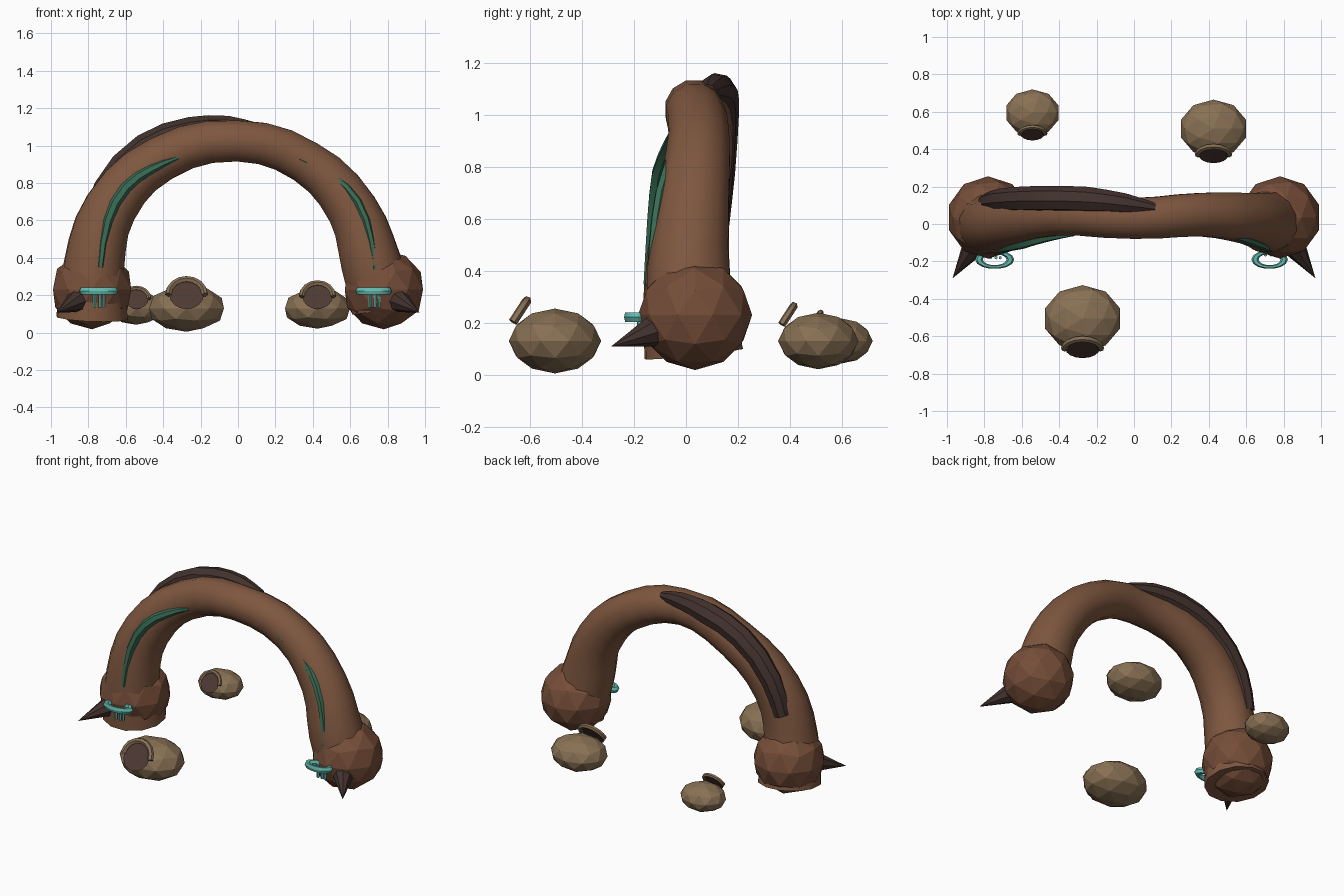
import bpy, math
from mathutils import Vector

if "Cube" in bpy.data.objects:
    bpy.data.objects.remove(bpy.data.objects["Cube"])


def material(name, rgb):
    m = bpy.data.materials.new(name)
    m.diffuse_color = (*rgb, 1)
    m.use_nodes = True
    m.node_tree.nodes["Principled BSDF"].inputs["Base Color"].default_value = m.diffuse_color
    return m


BARK = material("bark_brown", (0.21, 0.095, 0.05))
ROOT = material("root_brown", (0.18, 0.075, 0.04))
DARK = material("dark_bark", (0.055, 0.032, 0.027))
GREEN = material("vine_green", (0.04, 0.15, 0.09))
TEAL = material("fungus_teal", (0.13, 0.50, 0.44))
CLAY = material("clay", (0.25, 0.165, 0.09))
HOLE = material("pot_hole", (0.075, 0.042, 0.034))


def finish(name, mat, smooth=False):
    o = bpy.context.object
    o.name = name
    o.data.materials.clear()
    o.data.materials.append(mat)
    if smooth:
        bpy.ops.object.shade_smooth_by_angle(angle=math.radians(40))
    return o


def tube(name, pts, mat, sides=10, res=3, smooth=True):
    """Swept tube through (x, y, z, radius) points."""
    cu = bpy.data.curves.new(name, 'CURVE')
    cu.dimensions = '3D'
    cu.resolution_u = res
    cu.bevel_depth = 1
    cu.bevel_resolution = (sides - 4) // 2
    cu.use_fill_caps = True
    sp = cu.splines.new('BEZIER')
    sp.bezier_points.add(len(pts) - 1)
    for bp, (x, y, z, r) in zip(sp.bezier_points, pts):
        bp.co = (x, y, z)
        bp.radius = r
        bp.handle_left_type = bp.handle_right_type = 'AUTO'
    o = bpy.data.objects.new(name, cu)
    bpy.context.collection.objects.link(o)
    bpy.ops.object.select_all(action='DESELECT')
    o.select_set(True)
    bpy.context.view_layer.objects.active = o
    bpy.ops.object.convert(target='MESH')
    return finish(name, mat, smooth)


def rock(name, loc, scale, mat):
    bpy.ops.mesh.primitive_ico_sphere_add(subdivisions=2, radius=1, location=loc)
    bpy.context.object.scale = scale
    return finish(name, mat)


# Main arching trunk
tube("arch_trunk", [
    (-0.78, 0.03, 0.08, 0.195), (-0.77, 0.0, 0.36, 0.165), (-0.68, 0.02, 0.67, 0.145),
    (-0.41, 0.06, 0.93, 0.125), (0.0, 0.03, 1.025, 0.113), (0.36, 0.05, 0.915, 0.12),
    (0.61, 0.03, 0.66, 0.14), (0.71, 0.01, 0.38, 0.165), (0.77, 0.03, 0.14, 0.17)],
    BARK, sides=12)

# Dark ridge over the back of the arch
tube("bark_ridge", [
    (-0.785, 0.11, 0.55, 0.055), (-0.71, 0.125, 0.77, 0.065), (-0.5, 0.135, 0.995, 0.07),
    (-0.25, 0.13, 1.085, 0.07), (-0.05, 0.11, 1.105, 0.055), (0.11, 0.085, 1.09, 0.03)],
    DARK, sides=8, res=2)

# Vines on the front of each leg; the right one is nearly buried
tube("vine_left", [
    (-0.735, -0.148, 0.35, 0.018), (-0.695, -0.125, 0.6, 0.028), (-0.6, -0.105, 0.775, 0.03),
    (-0.46, -0.07, 0.875, 0.025), (-0.32, -0.055, 0.935, 0.01)], GREEN, sides=6, res=2)
tube("vine_right", [
    (0.735, -0.135, 0.34, 0.018), (0.71, -0.125, 0.5, 0.02), (0.64, -0.098, 0.7, 0.022),
    (0.5, -0.055, 0.84, 0.022), (0.30, -0.055, 0.945, 0.012)], GREEN, sides=6, res=2)

for side, s in (("left", -1), ("right", 1)):
    # Root ball
    rock(f"root_ball_{side}", (0.78 * s, 0.035, 0.23), (0.22, 0.22, 0.212), ROOT)

    # Thorn pointing forward and out
    a, b = Vector((0.85 * s, -0.11, 0.175)), Vector((0.97 * s, -0.29, 0.108))
    bpy.ops.mesh.primitive_cone_add(vertices=8, radius1=0.068, radius2=0, depth=(b - a).length,
                                    location=(a + b) / 2,
                                    rotation=(b - a).to_track_quat('Z', 'Y').to_euler())
    finish(f"thorn_{side}", DARK, True)

    # Shelf fungus ring and its drips
    x = -0.745 if s < 0 else 0.725
    w = 1 if s < 0 else 0.93
    bpy.ops.mesh.primitive_torus_add(major_segments=14, minor_segments=6, major_radius=0.084,
                                     minor_radius=0.021, location=(x, -0.19, 0.222))
    bpy.context.object.scale = (w, 0.48, 1)
    finish(f"fungus_shelf_{side}", TEAL, True)
    for i, dx in enumerate((-0.022, 0.008, 0.03)):
        bpy.ops.mesh.primitive_cylinder_add(vertices=6, radius=0.009, depth=0.08,
                                            location=(x + dx, -0.18 if s < 0 else -0.165, 0.175))
        finish(f"fungus_drip_{side}_{i + 1}", TEAL)

# Clay pots with a tilted mouth and half-ring lip
TILT = math.radians(33)
for i, (x, y, k) in enumerate(((-0.275, -0.505, 1.0), (0.425, 0.51, 0.87), (-0.543, 0.595, 0.7))):
    rock(f"pot_body_{i + 1}", (x, y, 0.13), (0.21 * k, 0.178 * k, 0.125 * k), CLAY)
    cy, cz = y - 0.162 * k, 0.13 + 0.073 * k
    bpy.ops.mesh.primitive_circle_add(vertices=16, radius=0.092 * k, fill_type='NGON',
                                      location=(x, cy, cz),
                                      rotation=(math.pi / 2 - TILT, 0, 0))
    finish(f"pot_mouth_{i + 1}", HOLE)
    arc = []
    for j in range(9):
        t = math.pi * j / 8
        c, h = 0.098 * k * math.cos(t), 0.098 * k * math.sin(t)
        arc.append((x + c, cy + h * math.sin(TILT), cz + h * math.cos(TILT), 0.018 * k))
    tube(f"pot_lip_{i + 1}", arc, CLAY, sides=6, res=1)
